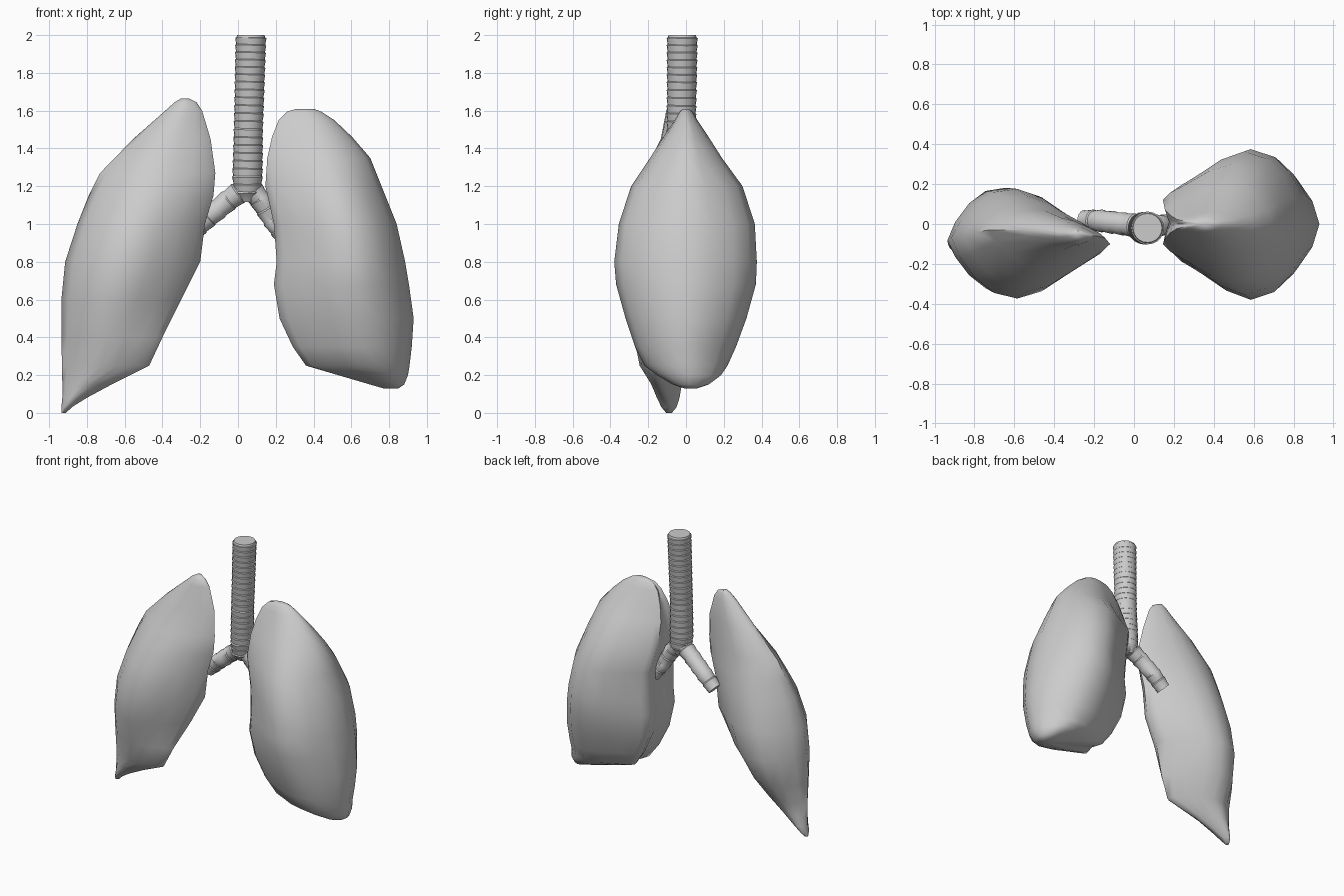
import bpy, bmesh, math
from mathutils import Vector

old = bpy.data.objects.get("Cube")
if old:
    bpy.data.objects.remove(old, do_unlink=True)

# One matte grey for the whole model
GREY = (0.6, 0.6, 0.6, 1)
mat = bpy.data.materials.new("plain grey")
mat.use_nodes = True
mat.diffuse_color = GREY
bsdf = mat.node_tree.nodes["Principled BSDF"]
bsdf.inputs["Base Color"].default_value = GREY
bsdf.inputs["Roughness"].default_value = 0.7


def loft(name, rings, sharp):
    """Skin a list of equal-length rings and close both ends."""
    bm = bmesh.new()
    rows = [[bm.verts.new(p) for p in ring] for ring in rings]
    n = len(rows[0])
    for a, b in zip(rows, rows[1:]):
        for i in range(n):
            j = (i + 1) % n
            bm.faces.new((a[i], a[j], b[j], b[i]))
    for row in (rows[0], rows[-1]):
        centre = bm.verts.new(sum((v.co for v in row), Vector()) / n)
        for i in range(n):
            bm.faces.new((row[i], row[(i + 1) % n], centre))
    bmesh.ops.recalc_face_normals(bm, faces=bm.faces)
    mesh = bpy.data.meshes.new(name)
    bm.to_mesh(mesh)
    bm.free()
    mesh.materials.append(mat)
    mesh.shade_smooth()
    mesh.set_sharp_from_angle(angle=math.radians(sharp))
    obj = bpy.data.objects.new(name, mesh)
    bpy.context.collection.objects.link(obj)
    return obj


def lung(name, half, hilum, rows):
    """half: (across, depth) from medial to lateral edge.
    rows: z, medial x, lateral x, front depth, back depth, medial y, lateral y."""
    front = [(u, -v) for u, v in half]
    back = [(u, v) for u, v in reversed(half) if v > 0]
    outline = front + back + hilum
    rings = []
    for z, xm, xl, df, db, ym, yl in rows:
        ring = []
        for u, v in outline:
            depth = df if v < 0 else db
            ring.append(Vector((xm + (xl - xm) * u, ym + (yl - ym) * u + v * depth, z)))
        rings.append(ring)
    return loft(name, rings, 60)


def tube(name, path, step, lip, sides=20):
    """Round tube along (x, y, z, radius) points with small stepped rings."""
    rings = []

    def add(p, q, t, grow):
        a, b = Vector(p[:3]), Vector(q[:3])
        r = p[3] + (q[3] - p[3]) * t + grow
        rot = Vector((0, 0, -1)).rotation_difference(b - a)
        c = a.lerp(b, t)
        rings.append([c + rot @ Vector((r * math.cos(k * math.tau / sides),
                                        r * math.sin(k * math.tau / sides), 0))
                      for k in range(sides)])

    for p, q in zip(path, path[1:]):
        count = max(1, round((Vector(q[:3]) - Vector(p[:3])).length / step))
        for i in range(count):
            add(p, q, i / count, lip)
            add(p, q, (i + 0.88) / count, -lip)
    add(path[-2], path[-1], 1, 0)
    return loft(name, rings, 35)


# Left lung: broad and rounded, with a blunt inner face dented at the hilum
lung("left_lung",
     [(0, .38), (.06, .5), (.2, .66), (.38, .88), (.56, 1), (.73, .9),
      (.85, .68), (.95, .36), (1, 0)],
     [(.025, .16), (.05, 0), (.025, -.16)],
     [(1.61, .31, .40, .015, .015, 0, 0),
      (1.595, .26, .44, .035, .035, 0, 0),
      (1.55, .215, .51, .06, .06, 0, 0),
      (1.46, .18, .605, .12, .12, 0, 0),
      (1.35, .155, .70, .19, .19, 0, 0),
      (1.2, .145, .76, .295, .295, .01, 0),
      (1.0, .19, .84, .36, .36, .01, 0),
      (.8, .205, .885, .38, .375, 0, 0),
      (.68, .19, .905, .37, .37, 0, 0),
      (.5, .22, .93, .32, .32, 0, 0),
      (.35, .29, .92, .27, .265, 0, 0),
      (.25, .36, .908, .22, .22, 0, 0),
      (.2, .53, .9, .16, .18, 0, .01),
      (.15, .7, .88, .09, .1, .02, .02),
      (.13, .77, .85, .03, .04, .02, .02)])

# Right lung: slimmer, lens-shaped, tapering to a low outer point
lung("right_lung",
     [(0, 0), (.06, .25), (.2, .56), (.37, .86), (.54, 1), (.7, .92),
      (.83, .68), (.94, .33), (1, 0)],
     [],
     [(1.665, -.26, -.30, .015, .015, -.05, -.05),
      (1.645, -.22, -.335, .03, .03, -.06, -.05),
      (1.6, -.19, -.385, .05, .045, -.06, -.05),
      (1.45, -.145, -.555, .085, .08, -.07, -.03),
      (1.27, -.12, -.73, .16, .13, -.1, -.03),
      (1.15, -.13, -.79, .21, .17, -.1, -.04),
      (1.0, -.175, -.85, .26, .22, -.1, -.06),
      (.8, -.2, -.915, .29, .26, -.1, -.07),
      (.6, -.3, -.935, .25, .28, -.12, -.08),
      (.4, -.4, -.935, .15, .24, -.18, -.09),
      (.25, -.47, -.932, .1, .14, -.2, -.09),
      (.15, -.67, -.93, .07, .09, -.14, -.09),
      (.08, -.8, -.93, .055, .065, -.11, -.09),
      (.03, -.88, -.935, .04, .04, -.09, -.09),
      (0, -.91, -.935, .015, .015, -.09, -.09)])

# Windpipe with stepped rings and a slightly rounded top
tube("windpipe",
     [(.068, -.02, 2, .07), (.068, -.02, 1.985, .08), (.062, -.022, 1.75, .078),
      (.055, -.025, 1.5, .076), (.05, -.02, 1.25, .079), (.05, -.015, 1.17, .072),
      (.052, -.01, 1.12, .04)],
     .042, .0025)

# Two main branches leading into the lungs
tube("right_bronchus",
     [(.05, -.015, 1.2, .06), (-.05, 0, 1.125, .056), (-.16, .015, 1.035, .055),
      (-.25, .02, .95, .05)], .06, .0025)
tube("left_bronchus",
     [(.05, -.015, 1.21, .06), (.115, -.01, 1.13, .055), (.18, 0, 1.02, .048),
      (.25, .01, .92, .045)], .06, .0025)
